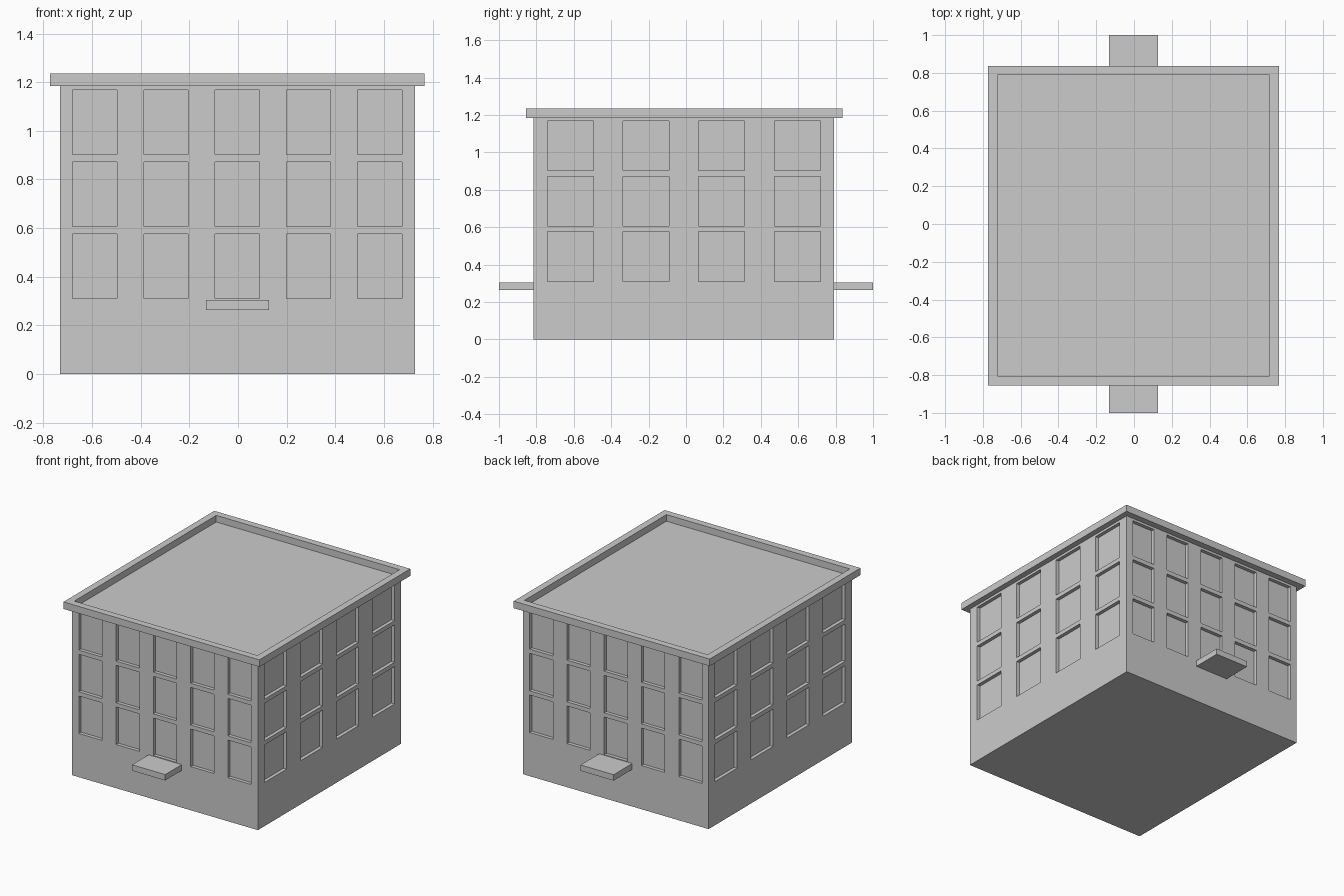
import bpy
import bmesh
from mathutils import Matrix, Vector

cube = bpy.data.objects.get("Cube")
if cube:
    bpy.data.objects.remove(cube, do_unlink=True)


def add_box(bm, low, high):
    """Add an axis-aligned box between two corners."""
    low, high = Vector(low), Vector(high)
    matrix = Matrix.Translation((low + high) / 2) @ Matrix.Diagonal((high - low).to_4d())
    bmesh.ops.create_cube(bm, size=1, matrix=matrix)


def make_object(name, bm):
    bmesh.ops.recalc_face_normals(bm, faces=bm.faces)
    mesh = bpy.data.meshes.new(name)
    bm.to_mesh(mesh)
    bm.free()
    obj = bpy.data.objects.new(name, mesh)
    bpy.context.collection.objects.link(obj)
    return obj


def box_object(name, low, high):
    bm = bmesh.new()
    add_box(bm, low, high)
    return make_object(name, bm)


LEFT, RIGHT = 0.727, -0.732
FRONT, BACK = -0.815, 0.792
WALL_TOP, ROOF_TOP = 1.185, 1.235
OVERHANG, RIM, RECESS = 0.04, 0.07, 0.025

# Main block
walls = box_object("walls", (RIGHT, FRONT, 0), (LEFT, BACK, WALL_TOP))

# Window recesses on all four sides
floors = [0.443 + 0.296 * i for i in range(3)]
columns_x = [-0.003 + 0.293 * (i - 2) for i in range(5)]
columns_y = [-0.011 + 0.404 * (i - 1.5) for i in range(4)]
HALF_X, HALF_Y, HALF_Z = 0.091, 0.123, 0.133

bm = bmesh.new()
for z in floors:
    low_z, high_z = z - HALF_Z, z + HALF_Z
    for wall in (FRONT, BACK):
        for x in columns_x:
            add_box(bm, (x - HALF_X, wall - RECESS, low_z), (x + HALF_X, wall + RECESS, high_z))
    for wall in (RIGHT, LEFT):
        for y in columns_y:
            add_box(bm, (wall - RECESS, y - HALF_Y, low_z), (wall + RECESS, y + HALF_Y, high_z))
cutter = make_object("window_cutter", bm)
cutter.hide_render = True

cut = walls.modifiers.new("window_recesses", "BOOLEAN")
cut.operation = "DIFFERENCE"
cut.solver = "EXACT"
cut.object = cutter
bpy.context.view_layer.objects.active = walls
bpy.ops.object.modifier_apply(modifier=cut.name)
bpy.data.objects.remove(cutter, do_unlink=True)

# Overhanging roof with a sunken deck inside the parapet
bm = bmesh.new()
add_box(bm, (RIGHT - OVERHANG, FRONT - OVERHANG, WALL_TOP),
        (LEFT + OVERHANG, BACK + OVERHANG + 0.005, ROOF_TOP))
bm.normal_update()
deck = max(bm.faces, key=lambda f: f.calc_center_median().z)
bmesh.ops.inset_region(bm, faces=[deck], thickness=RIM)
deck_face = bmesh.ops.extrude_discrete_faces(bm, faces=[deck])["faces"][0]
bmesh.ops.translate(bm, verts=deck_face.verts, vec=(0, 0, WALL_TOP + 0.003 - ROOF_TOP))
make_object("roof_parapet", bm)

# Entrance slabs at the front and back
for name, y_low, y_high in (("front_canopy", -1, FRONT), ("back_canopy", BACK, 1)):
    box_object(name, (-0.132, y_low, 0.263), (0.128, y_high, 0.305))
